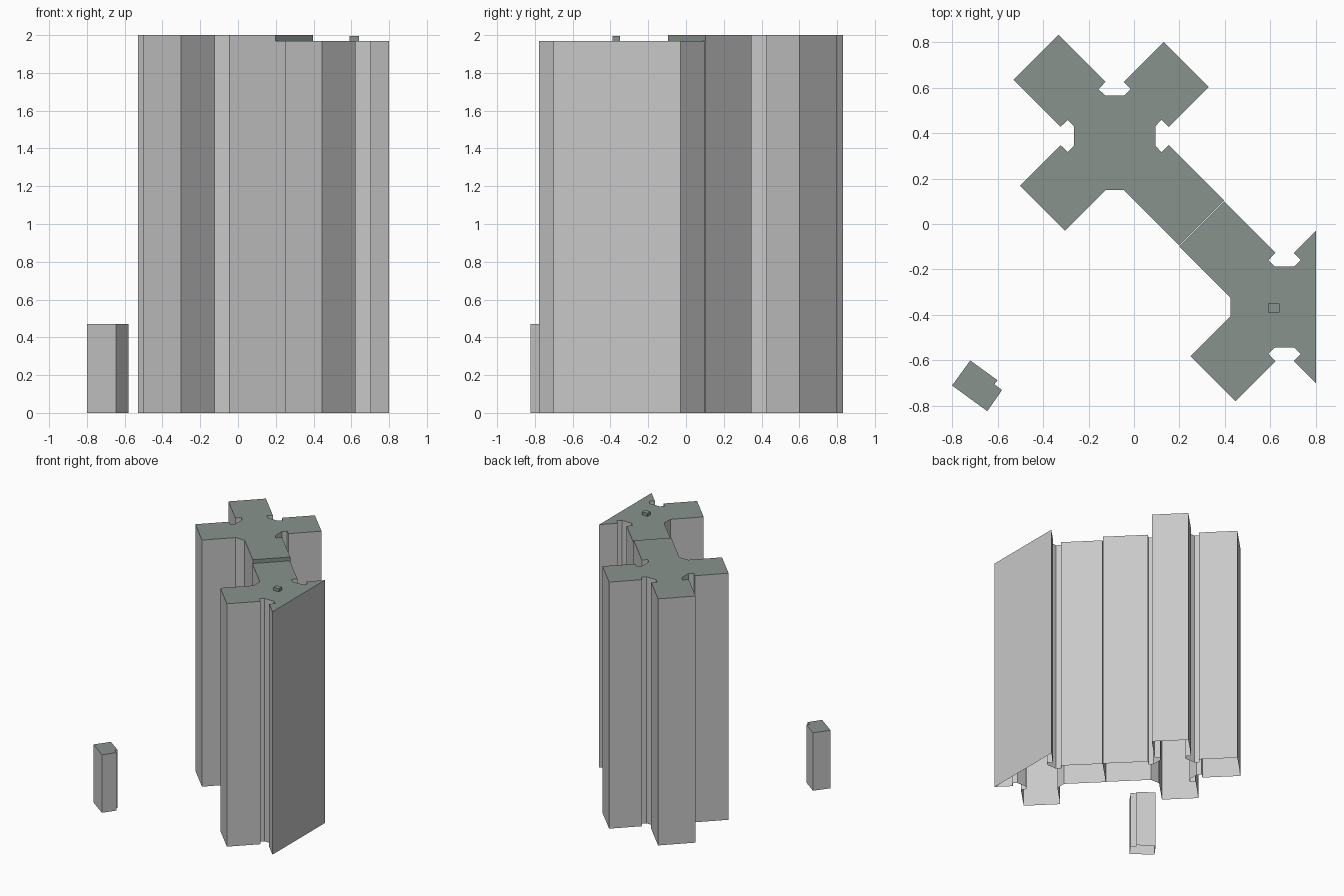
import bpy, bmesh
from mathutils import Vector

cube = bpy.data.objects.get("Cube")
if cube:
    bpy.data.objects.remove(cube, do_unlink=True)


def material(name, rgb):
    mat = bpy.data.materials.new(name)
    mat.use_nodes = True
    mat.diffuse_color = (*rgb, 1)
    mat.node_tree.nodes["Principled BSDF"].inputs["Base Color"].default_value = (*rgb, 1)
    return mat


WALL = material("light grey wall", (0.58, 0.58, 0.58))
ROOF = material("grey green roof", (0.25, 0.29, 0.27))

# Side profiles of the cross plan as (outward, sideways) pairs
INNER, TIP = 0.238, 0.04
PLAIN = [(INNER, -TIP), (INNER, TIP)]
HALF_NOTCH = [(INNER, -TIP), (0.206, -0.071), (0.179, -0.043)]
NOTCH = HALF_NOTCH + [(n, -t) for n, t in reversed(HALF_NOTCH)]


def cross_plan(centre, sides, arms):
    """Four sides, each followed by the diagonal arm to its left."""
    points = []
    normal = Vector((1, 0))
    for side, d in zip(sides, arms):
        tangent = Vector((-normal.y, normal.x))
        ends = [(INNER + d, TIP + d), (TIP + d, INNER + d)]
        points += [Vector(centre) + normal * n + tangent * t for n, t in side + ends]
        normal = tangent
    return points


def clip_right(points, limit):
    """Cut the plan off along a line of constant x."""
    kept = []
    for a, b in zip(points, points[1:] + points[:1]):
        if a.x <= limit:
            kept.append(a)
        if (a.x <= limit) != (b.x <= limit):
            kept.append(a.lerp(b, (limit - a.x) / (b.x - a.x)))
    return kept


def tower(name, plan, bottom, top, wall=WALL, step=None):
    """Open-bottomed walls under a flat roof; plan runs anticlockwise."""
    bm = bmesh.new()
    low = [bm.verts.new((p[0], p[1], bottom)) for p in plan]
    high = [bm.verts.new((p[0], p[1], top)) for p in plan]
    for i in range(len(plan)):
        j = (i + 1) % len(plan)
        bm.faces.new((low[i], low[j], high[j], high[i]))
    bm.faces.new(high).material_index = 1
    if step:
        # Roof-coloured riser where the wing rises above its neighbour
        bmesh.ops.bisect_plane(bm, geom=bm.verts[:] + bm.edges[:] + bm.faces[:],
                               plane_co=(0, 0, step), plane_no=(0, 0, 1))
        upper = [f for f in bm.faces if f.calc_center_median().z > step
                 and abs(f.normal.z) < 0.5]
        riser = max(upper, key=lambda f: f.calc_center_median().dot(Vector((1, -1, 0))))
        riser.material_index = 1
    mesh = bpy.data.meshes.new(name)
    bm.to_mesh(mesh)
    bm.free()
    mesh.materials.append(wall)
    mesh.materials.append(ROOF)
    obj = bpy.data.objects.new(name, mesh)
    bpy.context.collection.objects.link(obj)
    return obj


# Two joined towers, the front one sliced flat on its outer side
LOW_TOP = 1.97
back_plan = cross_plan((-0.085, 0.387), [NOTCH, NOTCH, NOTCH, PLAIN],
                       [0.175, 0.207, 0.178, 0.244])
front_plan = cross_plan((0.662, -0.365), [NOTCH, NOTCH, PLAIN, NOTCH],
                        [0.3, 0.226, 0.176, 0.3])
tower("back_tower", back_plan, 0, 2, step=LOW_TOP)
tower("front_tower", clip_right(front_plan, 0.8), 0, LOW_TOP)

# Small box on the front roof
tower("roof_box", [(0.59, -0.39), (0.64, -0.39), (0.64, -0.35), (0.59, -0.35)],
      LOW_TOP, 1.995, wall=ROOF)

# Low detached block with a nicked corner
tower("small_block", [(-0.72, -0.6), (-0.8, -0.71), (-0.645, -0.823),
                      (-0.58, -0.73), (-0.614, -0.705), (-0.6, -0.687)], 0, 0.47)
